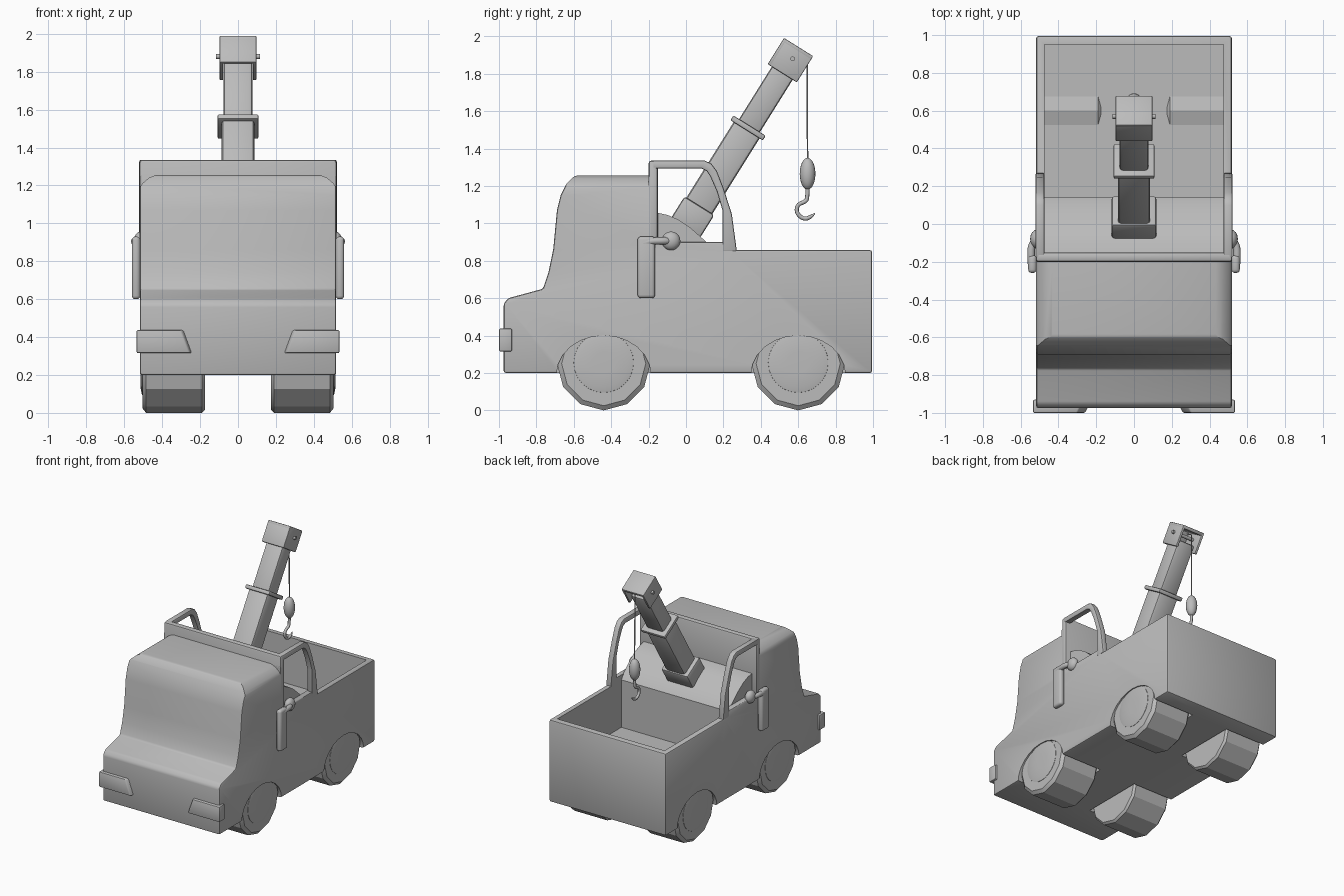
import bpy, bmesh, math
from mathutils import Vector, Matrix

if "Cube" in bpy.data.objects:
    bpy.data.objects.remove(bpy.data.objects["Cube"])

grey = bpy.data.materials.new("plain_grey")
grey.diffuse_color = (0.5, 0.5, 0.5, 1)
grey.use_nodes = True
grey.node_tree.nodes["Principled BSDF"].inputs["Base Color"].default_value = grey.diffuse_color


def finish(name, bm, angle=35):
    bmesh.ops.recalc_face_normals(bm, faces=bm.faces[:])
    me = bpy.data.meshes.new(name)
    bm.to_mesh(me)
    bm.free()
    me.materials.append(grey)
    ob = bpy.data.objects.new(name, me)
    bpy.context.collection.objects.link(ob)
    smooth(me, angle)
    return ob


def smooth(me, angle=35):
    for p in me.polygons:
        p.use_smooth = True
    me.set_sharp_from_angle(angle=math.radians(angle))


def round_edges(bm, width, segs=2, min_angle=0.6):
    if width:
        bm.normal_update()
        es = [e for e in bm.edges if len(e.link_faces) == 2 and e.calc_face_angle(0) > min_angle]
        bmesh.ops.bevel(bm, geom=es, offset=width, segments=segs, profile=0.5, affect='EDGES')


def extrude(name, pts, x0, x1, bev=0.0, angle=35):
    """Side outline (y, z) extruded between two x positions."""
    bm = bmesh.new()
    f = bm.faces.new([bm.verts.new((x0, y, z)) for y, z in pts])
    r = bmesh.ops.extrude_face_region(bm, geom=[f])
    bmesh.ops.translate(bm, vec=(x1 - x0, 0, 0),
                        verts=[v for v in r['geom'] if isinstance(v, bmesh.types.BMVert)])
    bmesh.ops.recalc_face_normals(bm, faces=bm.faces[:])
    round_edges(bm, bev)
    return finish(name, bm, angle)


def box(name, lo, hi, bev=0.0, mat=None):
    bm = bmesh.new()
    bmesh.ops.create_cube(bm, size=1)
    lo, hi = Vector(lo), Vector(hi)
    for v in bm.verts:
        v.co = (lo + hi) / 2 + v.co * (hi - lo)
    round_edges(bm, bev)
    if mat:
        bm.transform(mat)
    return finish(name, bm)


def ball(name, centre, radii, rows=12):
    bm = bmesh.new()
    bmesh.ops.create_uvsphere(bm, u_segments=16, v_segments=rows, radius=1,
                              matrix=Matrix.Translation(centre) @ Matrix.Diagonal((*radii, 1)))
    return finish(name, bm, 60)


def tube(name, pts, radius, kind='POLY', ends=1.0):
    cu = bpy.data.curves.new(name, 'CURVE')
    cu.dimensions = '3D'
    cu.bevel_depth, cu.bevel_resolution, cu.use_fill_caps = radius, 2, True
    sp = cu.splines.new('NURBS' if kind == 'NURBS' else 'POLY')
    sp.points.add(len(pts) - 1)
    for p, co in zip(sp.points, pts):
        p.co = (*co, 1)
    sp.points[-1].radius = ends
    if kind == 'NURBS':
        sp.use_endpoint_u, sp.order_u, sp.resolution_u = True, 3, 6
    cu.materials.append(grey)
    ob = bpy.data.objects.new(name, cu)
    bpy.context.collection.objects.link(ob)
    return ob


def turned(name, rings, y, z, sides, side, angle=35):
    """Round part on a sideways axle from (x, radius) rings."""
    bm = bmesh.new()
    loops = [[bm.verts.new((side * x, y + r * math.sin(2 * math.pi * i / sides),
                            z - r * math.cos(2 * math.pi * i / sides))) for i in range(sides)]
             for x, r in rings]
    for a, b in zip(loops, loops[1:]):
        for i in range(sides):
            j = (i + 1) % sides
            bm.faces.new((a[i], a[j], b[j], b[i]))
    bm.faces.new(loops[0])
    bm.faces.new(loops[-1])
    return finish(name, bm, angle)


def cut(ob, cutters):
    for c in cutters:
        m = ob.modifiers.new("cut", 'BOOLEAN')
        m.operation, m.solver, m.object = 'DIFFERENCE', 'EXACT', c
    dg = bpy.context.evaluated_depsgraph_get()
    me = bpy.data.meshes.new_from_object(ob.evaluated_get(dg))
    ob.modifiers.clear()
    ob.data = me
    smooth(me)
    for c in cutters:
        bpy.data.objects.remove(c)


# Truck body: hood, windscreen, cab and cargo bed in one outline
body = extrude("body", [
    (-0.975, 0.2), (-0.975, 0.57), (-0.95, 0.6), (-0.765, 0.65), (-0.735, 0.74), (-0.71, 0.86),
    (-0.69, 1.07), (-0.67, 1.15), (-0.64, 1.21), (-0.595, 1.255), (-0.17, 1.255), (-0.17, 0.9),
    (0.23, 0.9), (0.25, 0.857), (0.995, 0.857), (0.995, 0.2)], -0.518, 0.518, 0.012)
cutters = [box("bed_cutter", (-0.475, -0.15, 0.48), (0.475, 0.95, 1.0))]
for s in (-1, 1):
    # Chamfered roof corners
    bm = bmesh.new()
    f = bm.faces.new([bm.verts.new((s * x, -0.9, z)) for x, z in
                      ((0.53, 1.17), (0.505, 1.21), (0.47, 1.24), (0.42, 1.26), (0.42, 1.4), (0.6, 1.4), (0.6, 1.17))])
    r = bmesh.ops.extrude_face_region(bm, geom=[f])
    bmesh.ops.translate(bm, vec=(0, 0.7, 0), verts=[v for v in r['geom'] if isinstance(v, bmesh.types.BMVert)])
    cutters.append(finish("roof_cutter", bm))
    # Wheel arches
    for y in (-0.44, 0.6):
        pts = [(y + 0.253 * math.cos(a), 0.19 + 0.21 * math.sin(a))
               for a in (2 * math.pi * i / 24 for i in range(24))]
        cutters.append(extrude("arch_cutter", pts, s * 0.16, s * 0.6))
cut(body, cutters)

# Rear cab wall and winch housing behind it
box("cab_rear_wall", (-0.52, -0.2, 0.86), (0.52, -0.15, 1.335), 0.014)
extrude("winch_housing", [(-0.17, 1.06), (-0.1, 1.045), (-0.04, 1.02), (0.02, 0.98), (0.07, 0.935),
                          (0.11, 0.9), (0.14, 0.86), (0.14, 0.47), (-0.17, 0.47)], -0.478, 0.478)

for s in (-1, 1):
    # Side roll bars
    extrude("roll_bar", [
        (-0.18, 1.335), (0.1, 1.335), (0.135, 1.32), (0.165, 1.28), (0.2, 1.19), (0.245, 1.05), (0.272, 0.85),
        (0.195, 0.85), (0.195, 1.07), (0.165, 1.17), (0.13, 1.25), (0.11, 1.28), (0.085, 1.292), (-0.18, 1.292)],
        s * 0.475, s * 0.521, 0.009)
    # Bumpers with slanted inner ends
    bm = bmesh.new()
    f = bm.faces.new([bm.verts.new((s * x, -0.93, z)) for x, z in
                      ((0.535, 0.315), (0.225, 0.315), (0.27, 0.437), (0.535, 0.437))])
    r = bmesh.ops.extrude_face_region(bm, geom=[f])
    for v in r['geom']:
        if isinstance(v, bmesh.types.BMVert):
            v.co.y = -1.0
            if abs(v.co.x) < 0.4:
                v.co.x += s * 0.03
    bmesh.ops.recalc_face_normals(bm, faces=bm.faces[:])
    round_edges(bm, 0.008)
    finish("bumper", bm)
    # Wheels and hubs
    for y in (-0.44, 0.6):
        turned("wheel", [(0.175, 0.235), (0.19, 0.25), (0.485, 0.25), (0.505, 0.225)], y, 0.25, 12, s, 25)
        turned("hub", [(0.49, 0.165), (0.507, 0.16), (0.513, 0.13), (0.515, 0.06)], y, 0.255, 24, s)
    # Side mirrors on ball joints
    ball("mirror_joint", (s * 0.515, -0.08, 0.906), (0.035, 0.05, 0.05))
    tube("mirror_arm", [(s * 0.51, -0.08, 0.906), (s * 0.545, -0.1, 0.906), (s * 0.545, -0.2, 0.906),
                        (s * 0.54, -0.23, 0.89)], 0.02, 'NURBS')
    bm = bmesh.new()
    bmesh.ops.create_cube(bm, size=1, matrix=Matrix.Translation((s * 0.538, -0.212, 0.765))
                          @ Matrix.Diagonal((0.044, 0.094, 0.33, 1)))
    round_edges(bm, 0.018, 3)
    finish("mirror", bm)

# Boom: local z runs up the boom axis, local y is its upper/lower depth
tilt = Matrix.Translation((0, 0.035, 1.035)) @ Matrix.Rotation(math.radians(-32), 4, 'X')


def boom_box(name, half_x, half_y, z0, z1, bev, y0=None, x0=None):
    return box(name, (-half_x if x0 is None else x0, -half_y if y0 is None else y0, z0),
               (half_x, half_y, z1), bev, tilt)


boom_box("boom_collar", 0.118, 0.094, -0.08, 0.07, 0.015)
boom_box("lower_boom", 0.086, 0.082, -0.1, 0.57, 0.02)
boom_box("boom_ring", 0.108, 0.102, 0.545, 0.575, 0.008)
boom_box("upper_boom", 0.076, 0.066, 0.55, 0.96, 0.018)
# Hollow boom head, open on its lower side
boom_box("head_top", 0.098, -0.07, 0.905, 1.07, 0.006, y0=-0.092)
boom_box("head_end", 0.098, 0.092, 1.045, 1.07, 0.006, y0=-0.092)
boom_box("head_cheek_right", 0.098, 0.092, 0.905, 1.07, 0.006, x0=0.078)
boom_box("head_cheek_left", -0.078, 0.092, 0.905, 1.07, 0.006, x0=-0.098)
tube("head_pin", [(-0.115, 0.57, 1.88), (0.115, 0.57, 1.88)], 0.013)

# Rope, weight and hook
tube("rope", [(0, 0.6, 1.89), (0, 0.648, 1.86), (0, 0.65, 1.3)], 0.004)
ball("hook_weight", (0, 0.65, 1.265), (0.042, 0.042, 0.085))
tube("hook", [(0, 0.65, 1.2), (0, 0.65, 1.13), (0, 0.635, 1.115), (0, 0.595, 1.1), (0, 0.59, 1.055),
              (0, 0.63, 1.02), (0, 0.67, 1.035), (0, 0.69, 1.055)], 0.011, 'NURBS', 0.2)
